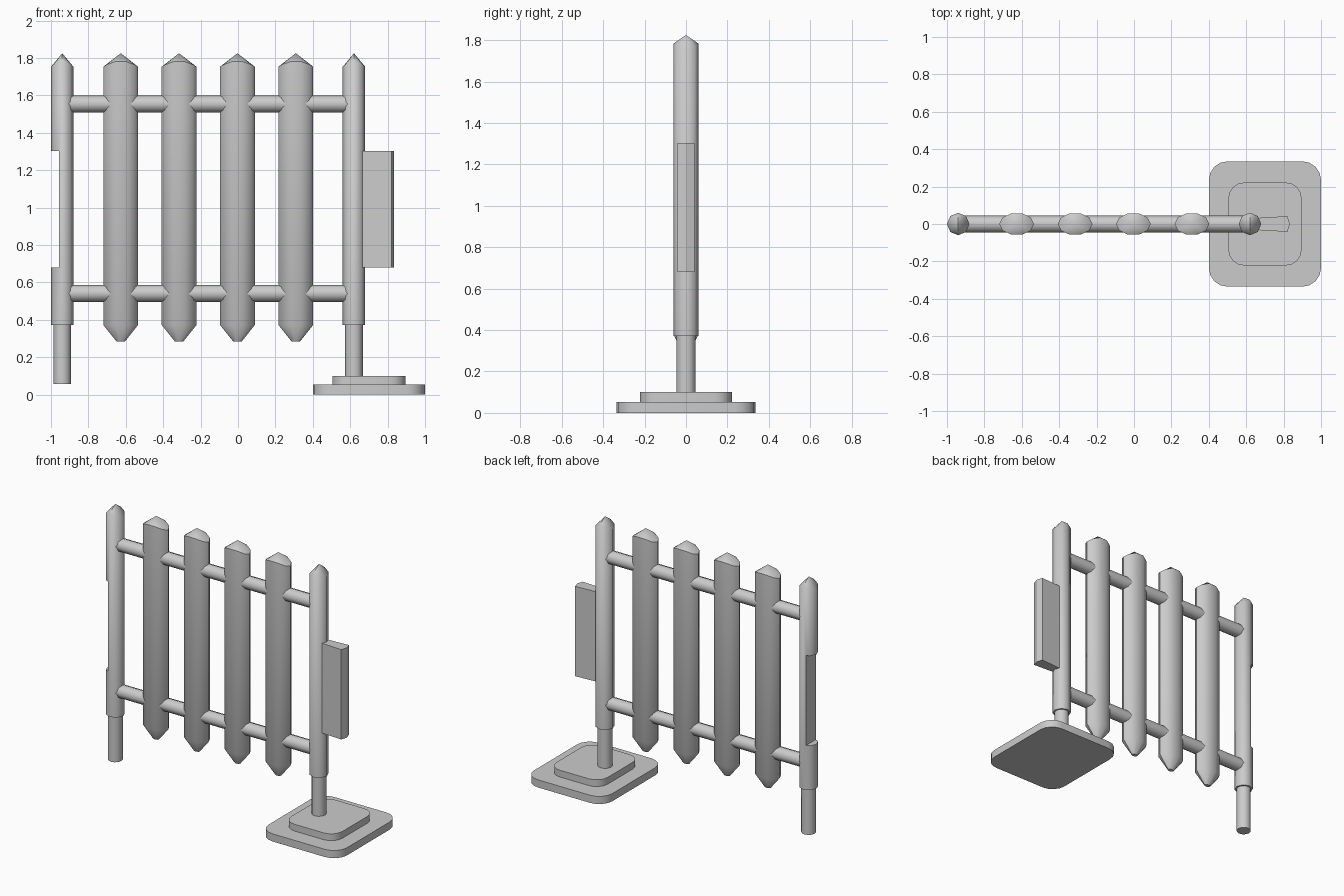
import bpy, bmesh
from math import sin, cos, pi

if "Cube" in bpy.data.objects:
    bpy.data.objects.remove(bpy.data.objects["Cube"])


def finish(obj, angle=50):
    bpy.ops.object.select_all(action='DESELECT')
    obj.select_set(True)
    bpy.context.view_layer.objects.active = obj
    bpy.ops.object.shade_smooth_by_angle(angle=angle * pi / 180)


def loft(name, rings, apex=None):
    """Skin equal-length rings of points; close with a cap or an apex."""
    bm = bmesh.new()
    vs = [[bm.verts.new(p) for p in r] for r in rings]
    n = len(vs[0])
    for a, b in zip(vs, vs[1:]):
        for i in range(n):
            j = (i + 1) % n
            bm.faces.new((a[i], a[j], b[j], b[i]))
    bm.faces.new(vs[0][::-1])
    if apex:
        t = bm.verts.new(apex)
        for i in range(n):
            bm.faces.new((vs[-1][i], vs[-1][(i + 1) % n], t))
    else:
        bm.faces.new(vs[-1])
    bmesh.ops.recalc_face_normals(bm, faces=bm.faces[:])
    me = bpy.data.meshes.new(name)
    bm.to_mesh(me)
    bm.free()
    obj = bpy.data.objects.new(name, me)
    bpy.context.collection.objects.link(obj)
    return obj


def ellipse(x, z, rx, ry, n, rise=0.0):
    """Horizontal ring; rise lifts the front and back of the rim."""
    return [(x + rx * cos(2 * pi * i / n), ry * sin(2 * pi * i / n),
             z + rise * sin(2 * pi * i / n) ** 2) for i in range(n)]


def rounded_plate(name, x, hx, hy, r, z0, z1):
    outline = []
    for k, (sx, sy) in enumerate([(1, 1), (-1, 1), (-1, -1), (1, -1)]):
        for s in range(5):
            a = pi / 2 * (k + s / 4)
            outline.append((x + sx * (hx - r) + r * cos(a), sy * (hy - r) + r * sin(a)))
    finish(loft(name, [[(px, py, z) for px, py in outline] for z in (z0, z1)]))


LEFT, RIGHT = -0.94, 0.62
BOTTOM, RIM, TOP = 0.372, 1.753, 1.825

# Pickets with pointed ends
for i in range(4):
    x = -0.627 + 0.312 * i
    finish(loft(f"picket_{i + 1}", [
        ellipse(x, 0.283, 0.022, 0.014, 10),
        ellipse(x, BOTTOM, 0.093, 0.06, 10),
        ellipse(x, RIM, 0.093, 0.06, 10, 0.03)], (x, 0, TOP)), 40)

# End posts and their legs
posts = {}
for side, x, foot in (("left", LEFT, 0.057), ("right", RIGHT, 0.09)):
    posts[side] = loft(f"{side}_post", [
        ellipse(x, BOTTOM, 0.06, 0.06, 8),
        ellipse(x, RIM, 0.06, 0.06, 8, 0.03)], (x, 0, TOP))
    finish(loft(f"{side}_leg", [
        ellipse(x, foot, 0.047, 0.047, 12),
        ellipse(x, BOTTOM + 0.02, 0.047, 0.047, 12)]))

# Flat recess on the outside of the left post
cutter = loft("recess_cutter", [[(-1.1, -0.2, z), (-0.957, -0.2, z),
                                 (-0.957, 0.2, z), (-1.1, 0.2, z)] for z in (0.68, 1.302)])
cutter.hide_render = True
bpy.context.view_layer.objects.active = posts["left"]
mod = posts["left"].modifiers.new("recess", 'BOOLEAN')
mod.operation = 'DIFFERENCE'
mod.solver = 'EXACT'
mod.object = cutter
bpy.ops.object.modifier_apply(modifier=mod.name)
bpy.data.objects.remove(cutter)
for p in posts.values():
    finish(p)

# Horizontal rails
for name, z in (("lower_rail", 0.541), ("upper_rail", 1.554)):
    finish(loft(name, [[(x, 0.046 * cos(pi * i / 4), z + 0.046 * sin(pi * i / 4))
                        for i in range(8)] for x in (LEFT, RIGHT)]), 50)

# Connecting tab on the right post, slightly flared to its end
tab = [(0.62, -0.03), (0.82, -0.042), (0.833, 0), (0.82, 0.042), (0.62, 0.03)]
finish(loft("connector_tab", [[(x, y, z) for x, y in tab] for z in (0.68, 1.302)]), 20)

# Stepped base
rounded_plate("base_lower", 0.70, 0.30, 0.335, 0.10, 0.0, 0.053)
rounded_plate("base_upper", 0.70, 0.196, 0.222, 0.085, 0.053, 0.10)
